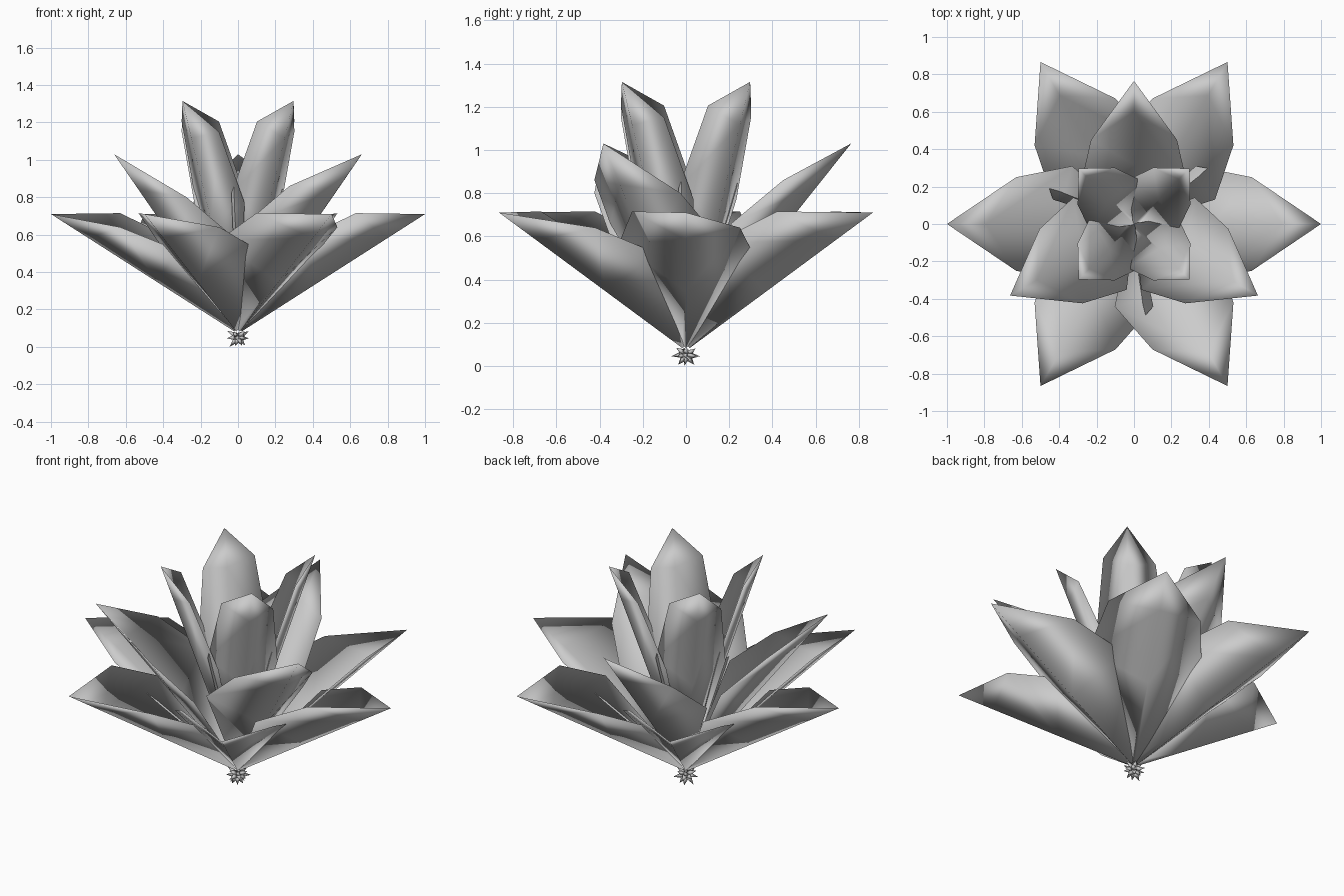
import bpy, bmesh, math, random
from mathutils import Vector

if "Cube" in bpy.data.objects:
    bpy.data.objects.remove(bpy.data.objects["Cube"])

random.seed(4)
BASE_Z = 0.07
THICK = 0.015


def finish(name, bm):
    bmesh.ops.recalc_face_normals(bm, faces=bm.faces)
    for f in bm.faces:
        f.smooth = True
    mesh = bpy.data.meshes.new(name)
    bm.to_mesh(mesh)
    bm.free()
    obj = bpy.data.objects.new(name, mesh)
    bpy.context.collection.objects.link(obj)
    return obj


def leaf(name, angle, tip, keel_t, low, high):
    """Folded thin leaf. low/high = (radius, half width, z clockwise side, z other side)."""
    c, s = math.cos(angle), math.sin(angle)
    bm = bmesh.new()
    slope = Vector((tip[0], tip[1] - BASE_Z)).normalized()

    def vert(r, off, z):
        return bm.verts.new((r * c - off * s, r * s + off * c, z))

    def keel(t, lift=0.0):
        return vert(tip[0] * t - slope.y * lift, 0,
                    BASE_Z + (tip[1] - BASE_Z) * t + slope.x * lift)

    # Margins and tip are shared by the upper and lower skins
    end = keel(1.0)
    left = [vert(0.01, -0.02, BASE_Z + 0.03)] + [vert(r, -w, z) for r, w, z, _ in (low, high)]
    right = [vert(0.01, 0.02, BASE_Z + 0.03)] + [vert(r, w, z) for r, w, _, z in (low, high)]
    skins = []
    for lift in (0.0, THICK):
        mid = [keel(t, lift) for t in (0.02, *keel_t)]
        skins.append(mid)
        for i in range(2):
            bm.faces.new((left[i], mid[i], mid[i + 1], left[i + 1]))
            bm.faces.new((mid[i], right[i], right[i + 1], mid[i + 1]))
        bm.faces.new((left[2], mid[2], end))
        bm.faces.new((mid[2], right[2], end))
    # Close the stalk end
    bm.faces.new((left[0], skins[0][0], skins[1][0]))
    bm.faces.new((skins[0][0], right[0], skins[1][0]))
    return finish(name, bm)


# Rings: name, count, start angle, tip (radius, z), keel stations, low row, high row
rings = [
    ("outer_leaf", 6, 0, (1.0, 0.71), (0.43, 0.80),
     (0.33, 0.31, 0.57, 0.52), (0.63, 0.25, 0.715, 0.64)),
    ("middle_leaf", 3, 90, (0.765, 1.03), (0.43, 0.80),
     (0.21, 0.285, 0.66, 0.60), (0.45, 0.23, 0.86, 0.80)),
    ("inner_leaf", 4, 45, (0.42, 1.315), (0.48, 0.84),
     (0.14, 0.19, 0.82, 0.77), (0.285, 0.141, 1.205, 1.15)),
]
for name, count, start, tip, keel_t, low, high in rings:
    for i in range(count):
        leaf(f"{name}_{i + 1}", math.radians(start + 360 * i / count), tip, keel_t, low, high)

# Spiky root tuft at the base
bm = bmesh.new()
centre = Vector((0, 0, 0.06))
for ring_z, count in ((-0.75, 6), (-0.1, 7), (0.5, 6)):
    for i in range(count):
        a = 2 * math.pi * i / count + random.uniform(-0.2, 0.2)
        flat = math.sqrt(1 - ring_z ** 2)
        d = Vector((flat * math.cos(a), flat * math.sin(a), ring_z))
        point = bm.verts.new(centre + d * random.uniform(0.055, 0.072))
        side = d.orthogonal().normalized()
        other = d.cross(side)
        foot = [bm.verts.new(centre + d * 0.015 + 0.02 * (side * math.cos(k) + other * math.sin(k)))
                for k in (0, 2.094, 4.189)]
        for k in range(3):
            bm.faces.new((foot[k], foot[(k + 1) % 3], point))
        bm.faces.new(foot[::-1])
zmin = min(v.co.z for v in bm.verts)
bmesh.ops.translate(bm, verts=bm.verts, vec=(0, 0, -zmin))
finish("root_tuft", bm)
